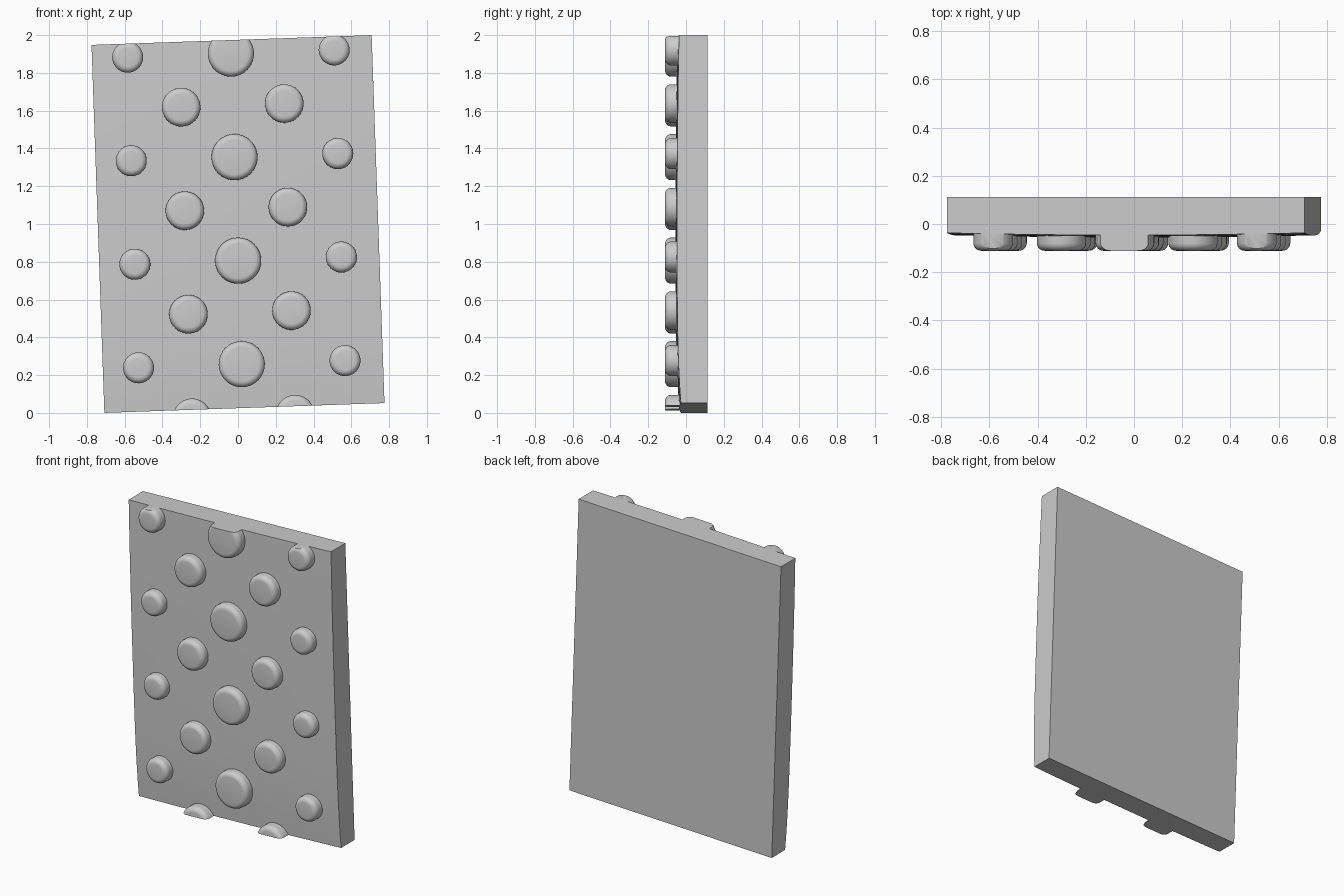
import bpy, bmesh
from math import sin, cos, pi, radians
from mathutils import Matrix, Vector

if "Cube" in bpy.data.objects:
    bpy.data.objects.remove(bpy.data.objects["Cube"])

HW, HH = 0.742, 0.9745          # half width and half height of the slab
BACK, TOP = 0.113, -0.111       # back face and stud tops
TILT = Matrix.Translation((0, 0, 1)) @ Matrix.Rotation(radians(-2.0), 4, 'Y')


def finish(bm, name):
    bmesh.ops.recalc_face_normals(bm, faces=bm.faces)
    mesh = bpy.data.meshes.new(name)
    bm.to_mesh(mesh)
    bm.free()
    obj = bpy.data.objects.new(name, mesh)
    bpy.context.collection.objects.link(obj)
    obj.matrix_world = TILT
    bpy.ops.object.select_all(action='DESELECT')
    obj.select_set(True)
    bpy.context.view_layer.objects.active = obj
    bpy.ops.object.shade_smooth_by_angle(angle=radians(35))


def front_y(u, v):
    # slightly pillowed front, falling away more at the lower edge
    a, b = u / HW, v / HH
    return -0.056 + 0.009 * a * a + (0.010 * b * b if b > 0 else 0.020 * b ** 4)


def slab():
    bm = bmesh.new()
    nu, nv = 16, 20
    grid = [[None] * (nv + 1) for _ in range(nu + 1)]
    for i in range(nu + 1):
        for j in range(nv + 1):
            u, v = HW * (2 * i / nu - 1), HH * (2 * j / nv - 1)
            grid[i][j] = bm.verts.new((u, front_y(u, v), v))
    for i in range(nu):
        for j in range(nv):
            bm.faces.new((grid[i][j], grid[i + 1][j],
                          grid[i + 1][j + 1], grid[i][j + 1]))
    # flat sides and back pulled from the front outline
    rim = [e for e in bm.edges if e.is_boundary]
    out = bmesh.ops.extrude_edge_only(bm, edges=rim)['geom']
    for vert in out:
        if isinstance(vert, bmesh.types.BMVert):
            vert.co.y = BACK
    bmesh.ops.holes_fill(bm, edges=[e for e in bm.edges if e.is_boundary], sides=0)
    finish(bm, "slab")


def stud(u, v, r, name):
    # round button with a filleted rim, trimmed by the slab ends
    bm = bmesh.new()
    n, fil = 40, 0.032
    prof = [(r, -0.02)]
    prof += [(r - fil + fil * cos(t * pi / 12), TOP + fil - fil * sin(t * pi / 12))
             for t in range(7)]
    rings = [[bm.verts.new((u + pr * cos(2 * pi * k / n), y, v + pr * sin(2 * pi * k / n)))
              for k in range(n)] for pr, y in prof]
    for a, b in zip(rings, rings[1:]):
        for k in range(n):
            bm.faces.new((a[k], a[(k + 1) % n], b[(k + 1) % n], b[k]))
    bm.faces.new(rings[0])
    bm.faces.new(rings[-1])
    for s in (-1, 1):
        if s * v + r > HH:
            bmesh.ops.bisect_plane(bm, geom=bm.verts[:] + bm.edges[:] + bm.faces[:],
                                   plane_co=Vector((0, 0, s * HH)),
                                   plane_no=Vector((0, 0, s)), clear_outer=True)
            bmesh.ops.holes_fill(bm, edges=[e for e in bm.edges if e.is_boundary], sides=0)
    finish(bm, name)


slab()

# staggered rows: large and small studs, with medium pairs between
STEP = 0.5485
for row in range(4):
    v = 0.903 - STEP * row
    stud(-0.006, v, 0.122, f"large_stud_{row}")
    for s, side in ((-1, "left"), (1, "right")):
        stud(-0.006 + s * 0.547, v, 0.082, f"small_stud_{side}_{row}")
        stud(-0.006 + s * 0.273, v - STEP / 2, 0.102, f"medium_stud_{side}_{row}")
